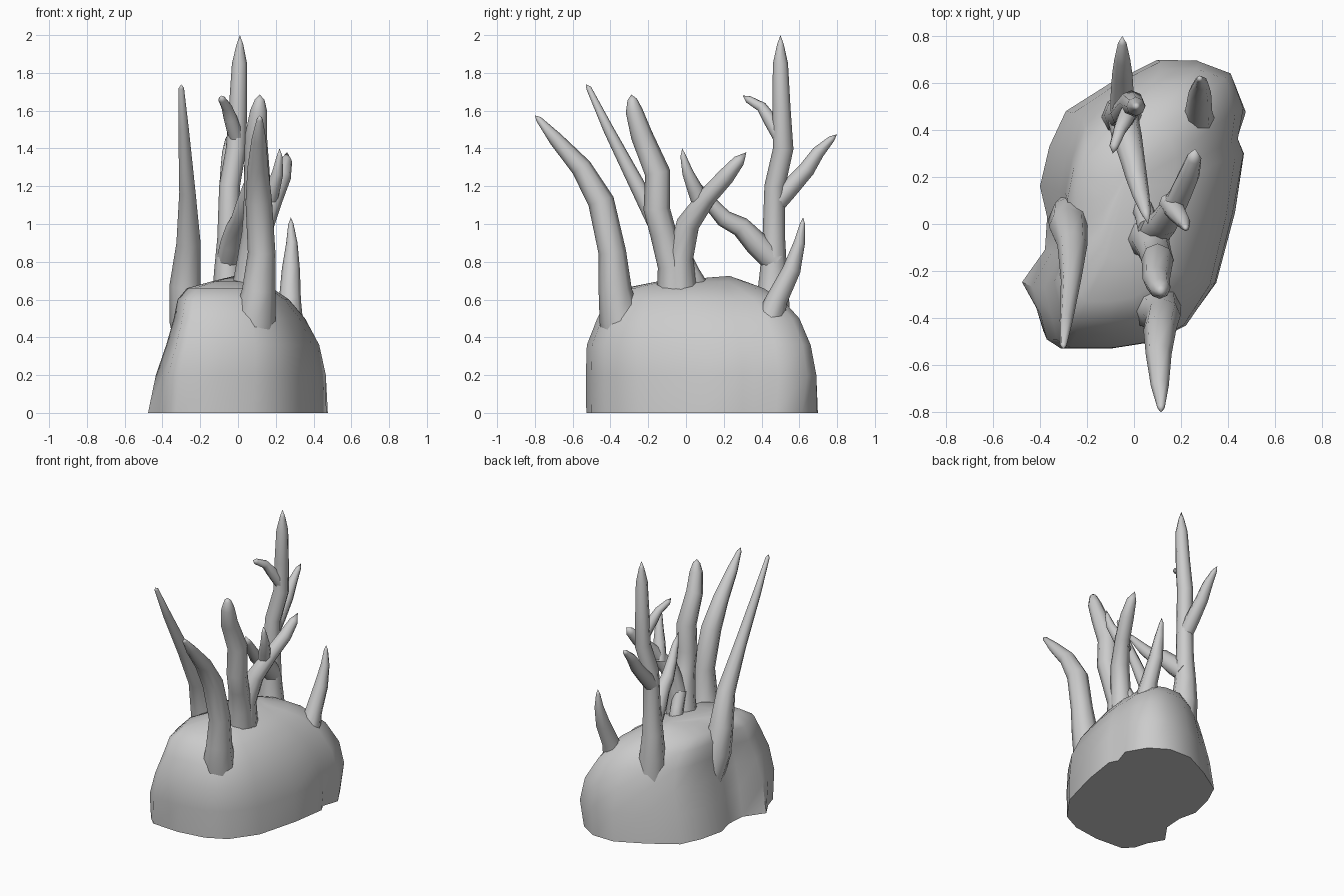
import bpy, bmesh, math
from mathutils import Vector


def loft(name, rings, top):
    """Skin a stack of closed rings; cap the bottom, close the top to a point."""
    bm = bmesh.new()
    rows = [[bm.verts.new(p) for p in ring] for ring in rings]
    n = len(rows[0])
    for a, b in zip(rows, rows[1:]):
        for i in range(n):
            j = (i + 1) % n
            bm.faces.new((a[i], a[j], b[j], b[i]))
    bm.faces.new(rows[0][::-1])
    apex = bm.verts.new(top)
    for i in range(n):
        bm.faces.new((rows[-1][i], rows[-1][(i + 1) % n], apex))
    bmesh.ops.recalc_face_normals(bm, faces=bm.faces)
    mesh = bpy.data.meshes.new(name)
    bm.to_mesh(mesh)
    bm.free()
    ob = bpy.data.objects.new(name, mesh)
    bpy.context.collection.objects.link(ob)
    bpy.ops.object.select_all(action='DESELECT')
    ob.select_set(True)
    bpy.context.view_layer.objects.active = ob
    bpy.ops.object.shade_smooth_by_angle(angle=math.radians(50))
    return ob


def branch(name, path, sides=8):
    """Tapered limb through (x, y, z, radius) stations; the last station is the tip."""
    pts = [Vector(p[:3]) for p in path]
    rings = []
    u = Vector((1, 0, 0))
    for i in range(len(pts) - 1):
        t = (pts[i + 1] - pts[max(i - 1, 0)]).normalized()
        u = (u - t * u.dot(t)).normalized()
        v = t.cross(u)
        rings.append([pts[i] + path[i][3] * (u * math.cos(a) + v * math.sin(a))
                      for a in (2 * math.pi * k / sides for k in range(sides))])
    return loft(name, rings, pts[-1])


def clamp(v):
    return max(-1, min(1, v))


# Rocky mound: irregular footprint squeezed into a smaller box at each height,
# with the front-left and rear-right corners kept full
foot = [(.27, .70), (.10, .70), (-.10, .60), (-.29, .48), (-.36, .33), (-.40, .16),
        (-.37, .03), (-.38, -.11), (-.48, -.25), (-.42, -.36), (-.39, -.46), (-.33, -.52),
        (-.12, -.53), (.08, -.50), (.22, -.43), (.35, -.25), (.43, .05), (.47, .30),
        (.44, .36), (.48, .48), (.40, .62)]
# z, x range, y range, rounding, corner fullness
levels = [(0, -.48, .48, -.53, .70, 0, -.01), (.2, -.435, .465, -.53, .69, .03, .06),
          (.36, -.38, .43, -.525, .66, .12, .09), (.5, -.34, .355, -.47, .60, .22, .11),
          (.6, -.32, .27, -.42, .51, .3, .12), (.66, -.27, .18, -.33, .41, .4, .1),
          (.695, -.15, .08, -.16, .32, .4, 0)]
rings = []
for z, x0, x1, y0, y1, blend, full in levels:
    ring = []
    for fx, fy in foot:
        nx, ny = fx / .48, (fy - .085) / .615
        k = 1 + blend * (.98 / math.hypot(nx, ny) - 1)
        k *= 1 + full * max(0, nx * ny) / .7
        ring.append(((x0 + x1) / 2 + clamp(nx * k) * (x1 - x0) / 2,
                     (y0 + y1) / 2 + clamp(ny * k) * (y1 - y0) / 2, z))
    rings.append(ring)
loft("mound", rings, (-.02, .23, .725))

# Front limb, leaning forward
branch("front_limb", [(.07, -.29, .30, .13), (.09, -.35, .50, .11), (.11, -.375, .65, .088),
                      (.125, -.39, .85, .073), (.11, -.45, 1.12, .070), (.105, -.555, 1.30, .055),
                      (.11, -.69, 1.45, .038), (.115, -.78, 1.555, .016), (.115, -.80, 1.575)])

# Left straight spike
branch("left_spike", [(-.22, .06, .30, .10), (-.265, .02, .50, .10), (-.28, -.01, .68, .082),
                      (-.262, -.09, .90, .064), (-.268, -.24, 1.17, .043),
                      (-.288, -.41, 1.50, .028), (-.30, -.515, 1.72, .014), (-.30, -.53, 1.74)])

# Middle limb with its forked companions
branch("middle_limb", [(.05, -.05, .50, .11), (.07, -.07, .78, .080), (.09, -.12, .95, .070),
                       (.10, -.155, 1.08, .070), (.10, -.15, 1.27, .068), (.095, -.235, 1.47, .058),
                       (.11, -.275, 1.60, .045), (.115, -.285, 1.66, .025), (.115, -.29, 1.685)])
branch("middle_fork", [(.07, -.02, .50, .10), (.09, -.03, .82, .068), (.13, .01, 1.0, .062),
                       (.19, .11, 1.14, .050), (.235, .21, 1.25, .046),
                       (.255, .28, 1.335, .032), (.26, .32, 1.38)])
branch("middle_twig", [(.15, .09, 1.07, .045), (.18, .05, 1.18, .042), (.21, .01, 1.27, .030),
                       (.22, -.015, 1.36, .015), (.22, -.02, 1.40)])
branch("middle_root", [(.06, -.02, .84, .045), (.05, .03, .74, .045), (.03, .08, .65, .05),
                       (.02, .12, .58)])

# Tall back trunk and its side twigs
branch("back_trunk", [(-.03, .44, .40, .11), (-.05, .46, .58, .088), (-.055, .463, .75, .072),
                      (-.05, .465, .92, .060), (-.045, .47, 1.20, .055), (-.01, .515, 1.40, .054),
                      (.0, .505, 1.62, .048), (.008, .50, 1.85, .040), (.01, .50, 1.95, .018),
                      (.01, .50, 2.0)])
branch("back_trunk_upper_twig", [(-.01, .50, 1.46, .040), (-.04, .44, 1.56, .036),
                                 (-.06, .40, 1.62, .028), (-.085, .33, 1.66, .020),
                                 (-.09, .30, 1.68)])
branch("back_trunk_rear_twig", [(-.05, .47, 1.10, .050), (-.05, .54, 1.18, .050),
                                (-.05, .64, 1.29, .043), (-.05, .70, 1.38, .034),
                                (-.05, .77, 1.45, .018), (-.05, .80, 1.475)])
branch("back_trunk_front_twig", [(-.05, .47, .80, .066), (-.03, .37, .90, .064),
                                 (-.01, .29, .985, .054), (.01, .20, 1.03, .046),
                                 (.03, .12, 1.12, .036), (.05, .05, 1.21, .022),
                                 (.06, .0, 1.28)])

# Small rear-right thorn
branch("rear_thorn", [(.26, .40, .34, .10), (.275, .48, .60, .058), (.28, .56, .76, .048),
                      (.285, .60, .90, .030), (.28, .617, 1.0, .014), (.28, .62, 1.035)])
